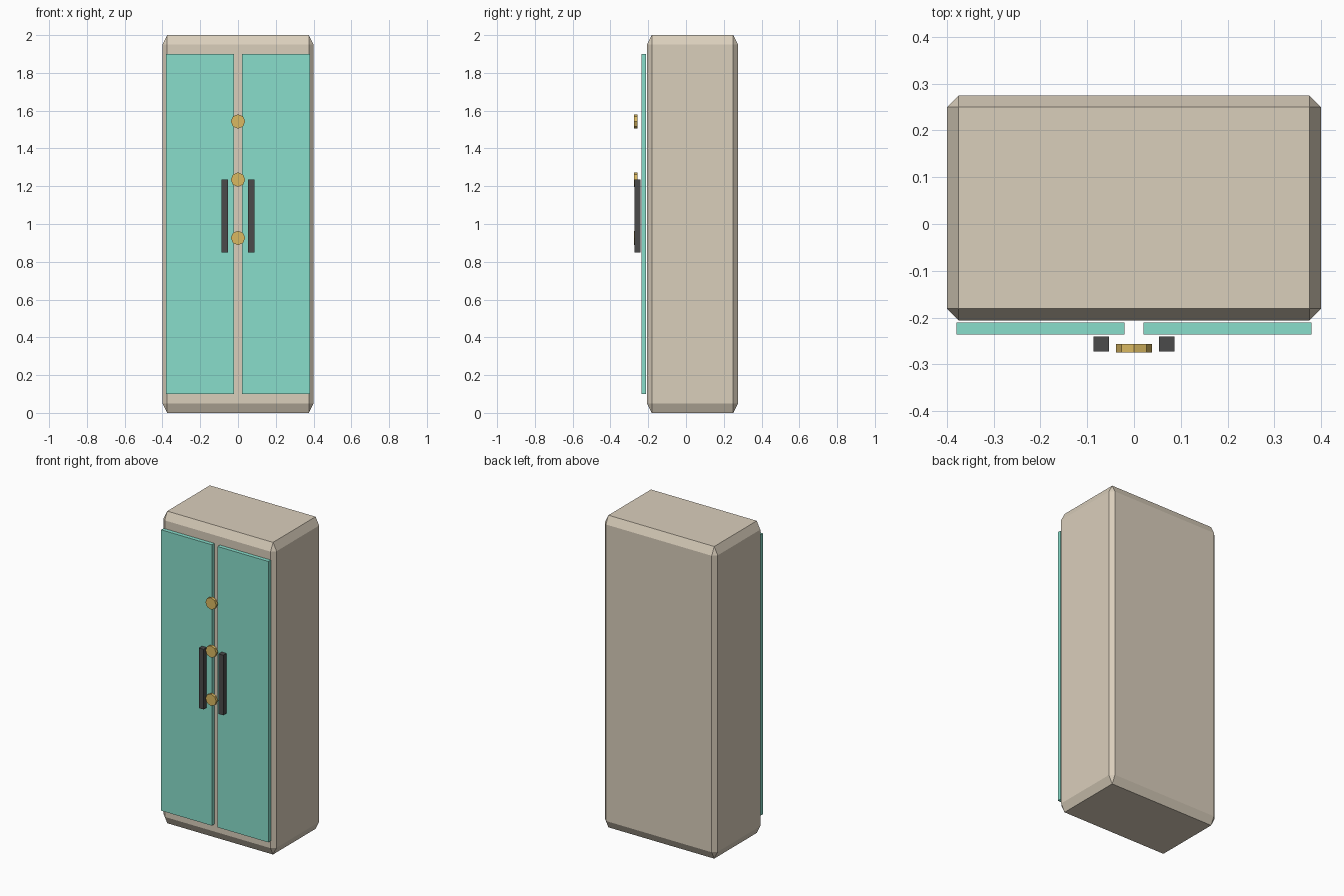
import bpy, bmesh, math
from mathutils import Matrix

if "Cube" in bpy.data.objects:
    bpy.data.objects.remove(bpy.data.objects["Cube"])


def material(name, rgb):
    m = bpy.data.materials.new(name)
    m.diffuse_color = (*rgb, 1)
    m.use_nodes = True
    m.node_tree.nodes["Principled BSDF"].inputs["Base Color"].default_value = m.diffuse_color
    return m


BEIGE = material("beige", (0.70, 0.62, 0.50))
TEAL = material("teal", (0.25, 0.73, 0.60))
DARK = material("dark_grey", (0.07, 0.07, 0.07))
GOLD = material("gold", (0.70, 0.48, 0.12))


def finish(name, bm, mat):
    me = bpy.data.meshes.new(name)
    bm.to_mesh(me)
    bm.free()
    me.materials.append(mat)
    ob = bpy.data.objects.new(name, me)
    bpy.context.collection.objects.link(ob)
    return ob


def box(name, lo, hi, mat, bevel=0, stretch=1):
    """Box between two corners; chamfer is cut before stretching in z."""
    bm = bmesh.new()
    bmesh.ops.create_cube(bm, size=1)
    size = [b - a for a, b in zip(lo, hi)]
    mid = [(a + b) / 2 for a, b in zip(lo, hi)]
    bmesh.ops.scale(bm, vec=(size[0], size[1], size[2] / stretch), verts=bm.verts)
    if bevel:
        bmesh.ops.bevel(bm, geom=bm.edges[:], offset=bevel, segments=1,
                        affect='EDGES', profile=0.5)
    bmesh.ops.scale(bm, vec=(1, 1, stretch), verts=bm.verts)
    bmesh.ops.translate(bm, vec=mid, verts=bm.verts)
    return finish(name, bm, mat)


# Cabinet body with chamfered edges
box("cabinet_body", (-0.4, -0.206, 0), (0.4, 0.275, 2), BEIGE, 0.025, 2)

# Doors and handles, mirrored left and right
for side, s in (("left", -1), ("right", 1)):
    xs = sorted((0.02 * s, 0.38 * s))
    box(side + "_door", (xs[0], -0.236, 0.1), (xs[1], -0.211, 1.9), TEAL)
    xs = sorted((0.053 * s, 0.087 * s))
    box(side + "_handle", (xs[0], -0.273, 0.85), (xs[1], -0.241, 1.235), DARK)

# Octagonal knobs down the middle, a corner pointing up
for i, z in enumerate((0.926, 1.235, 1.543)):
    bm = bmesh.new()
    bmesh.ops.create_cone(bm, cap_ends=True, segments=8, radius1=0.038,
                          radius2=0.038, depth=0.018)
    bmesh.ops.transform(bm, verts=bm.verts,
                        matrix=Matrix.Translation((0, -0.266, z))
                        @ Matrix.Rotation(math.pi / 2, 4, 'X'))
    finish("knob_%d" % (i + 1), bm, GOLD)
